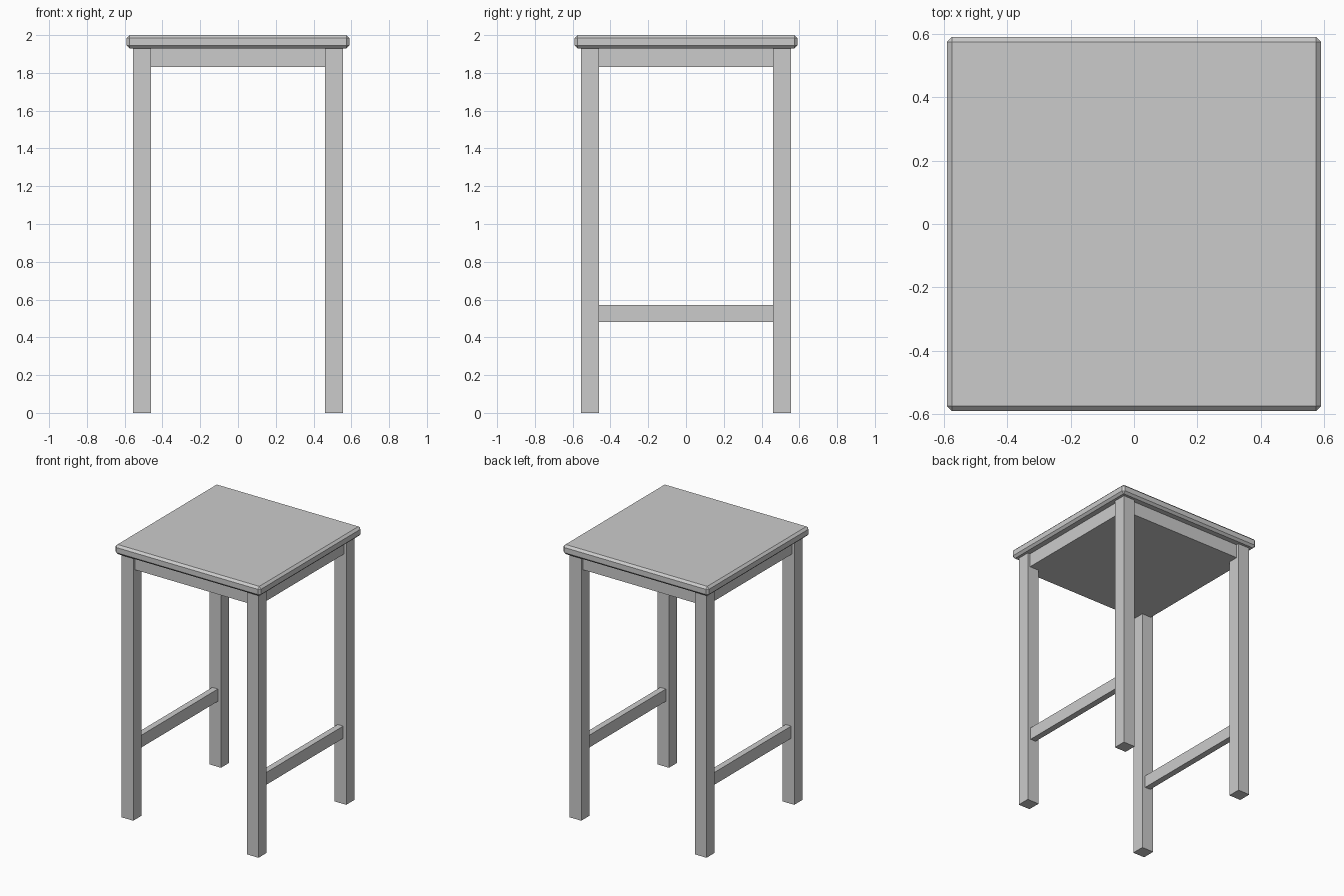
import bpy

cube = bpy.data.objects.get("Cube")
if cube:
    bpy.data.objects.remove(cube, do_unlink=True)

grey = bpy.data.materials.new("plain grey")
grey.use_nodes = True
colour = (0.6, 0.6, 0.6, 1)
grey.diffuse_color = colour
grey.node_tree.nodes["Principled BSDF"].inputs["Base Color"].default_value = colour


def box(name, low, high):
    """Axis-aligned box between two opposite corners."""
    centre = [(a + b) / 2 for a, b in zip(low, high)]
    bpy.ops.mesh.primitive_cube_add(size=1, location=centre)
    obj = bpy.context.object
    obj.name = name
    obj.scale = [b - a for a, b in zip(low, high)]
    bpy.ops.object.transform_apply(location=False, rotation=False, scale=True)
    obj.data.materials.append(grey)
    return obj


TOP, SEAT_BASE, APRON_BASE = 2.0, 1.93, 1.83
SEAT, OUTER, INNER, APRON = 0.59, 0.555, 0.46, 0.535

# Seat slab with chamfered edges
seat = box("seat", (-SEAT, -SEAT, SEAT_BASE), (SEAT, SEAT, TOP))
chamfer = seat.modifiers.new("chamfer", "BEVEL")
chamfer.width = 0.016
chamfer.segments = 1

# Solid apron block under the seat, set back from the leg faces
box("apron", (-APRON, -APRON, APRON_BASE), (APRON, APRON, SEAT_BASE))

for sx, side in ((-1, "right"), (1, "left")):
    # Square legs
    for sy, end in ((-1, "front"), (1, "back")):
        xs = sorted((sx * INNER, sx * OUTER))
        ys = sorted((sy * INNER, sy * OUTER))
        box(f"{end}_{side}_leg", (xs[0], ys[0], 0), (xs[1], ys[1], SEAT_BASE))
    # Side stretcher joining the front and back legs
    xs = sorted((sx * 0.485, sx * 0.53))
    box(f"{side}_stretcher", (xs[0], -INNER, 0.48), (xs[1], INNER, 0.57))
